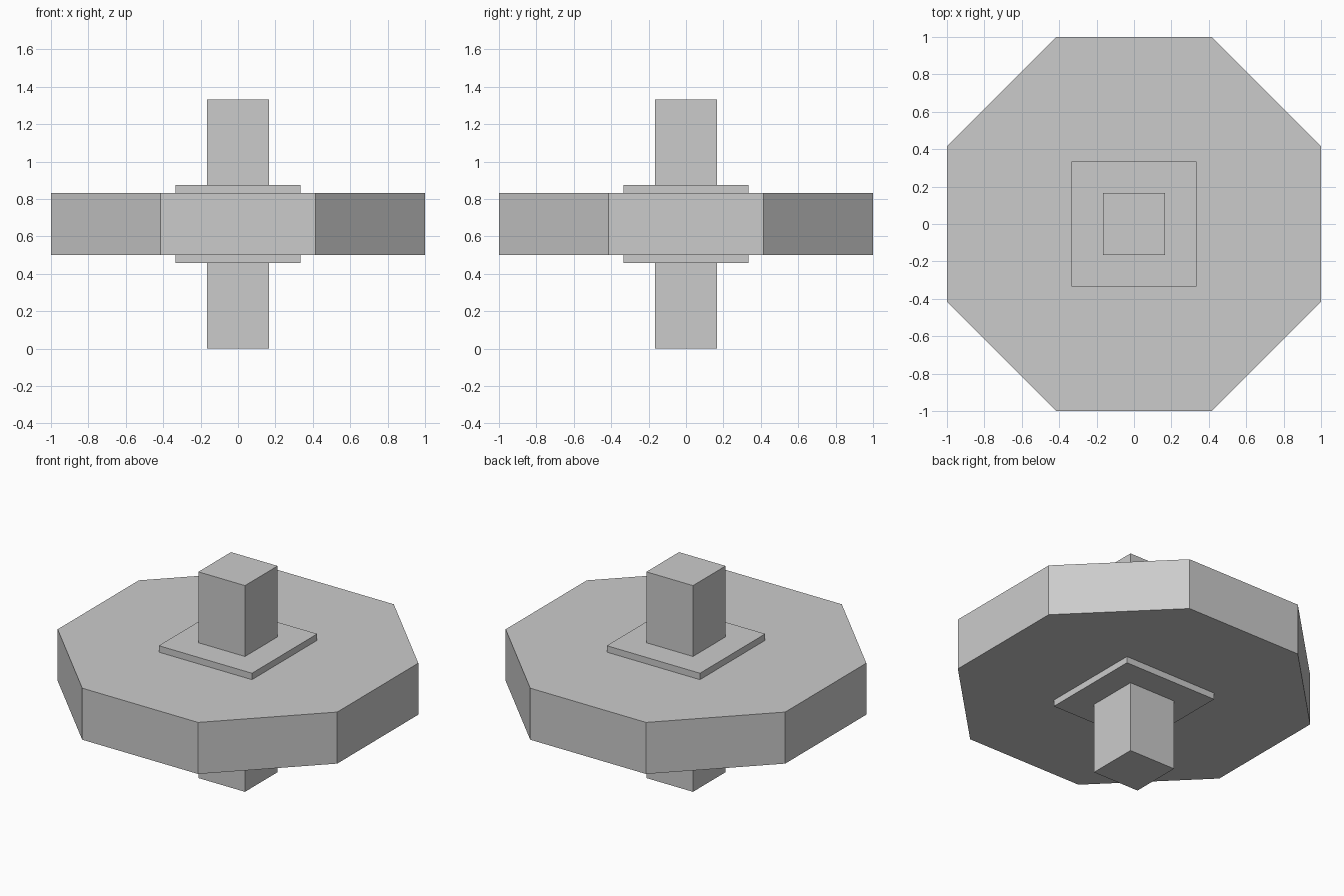
import bpy, math

if "Cube" in bpy.data.objects:
    bpy.data.objects.remove(bpy.data.objects["Cube"])

MID_Z = 2 / 3  # every part is centred at this height


def prism(name, sides, half_width, height):
    """Upright prism with flat sides facing the axes, sized across its flats."""
    bpy.ops.mesh.primitive_cylinder_add(
        vertices=sides,
        radius=half_width / math.cos(math.pi / sides),
        depth=height,
        location=(0, 0, MID_Z),
        rotation=(0, 0, math.pi / sides),
    )
    obj = bpy.context.object
    obj.name = name
    bpy.ops.object.transform_apply(location=False, rotation=True, scale=False)
    return obj


# Octagonal wheel
prism("wheel", 8, 1.0, 1 / 3)

# Square hub plate, slightly proud of both wheel faces
prism("hub_plate", 4, 1 / 3, 0.4167)

# Square axle through the whole model
prism("axle", 4, 1 / 6, 4 / 3)
